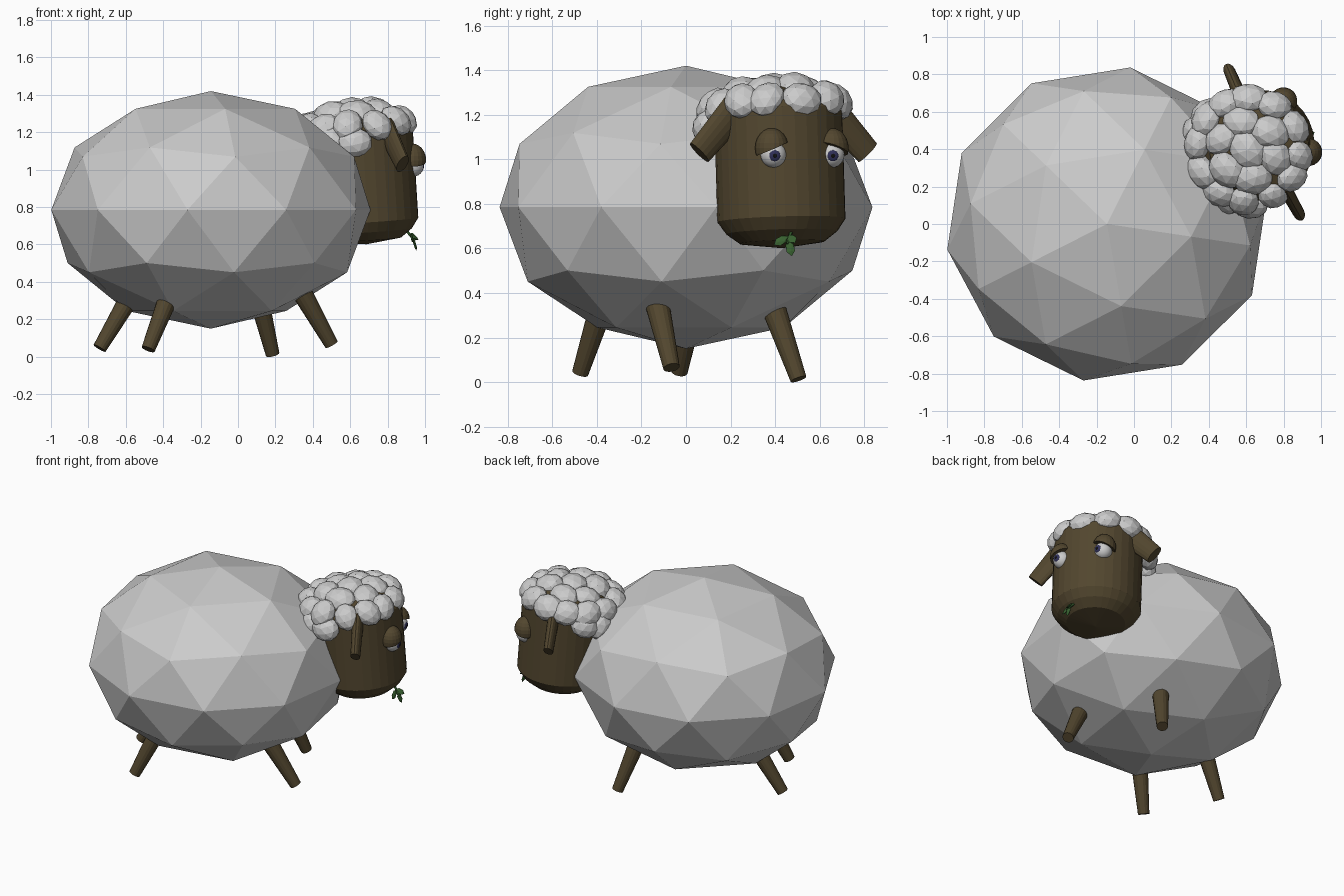
import bpy, bmesh, math, random
from mathutils import Matrix, Vector

if "Cube" in bpy.data.objects:
    bpy.data.objects.remove(bpy.data.objects["Cube"])

random.seed(4)


def material(name, col):
    m = bpy.data.materials.new(name)
    m.diffuse_color = (*col, 1)
    m.use_nodes = True
    m.node_tree.nodes["Principled BSDF"].inputs["Base Color"].default_value = m.diffuse_color
    return m


BROWN = material("brown", (0.085, 0.062, 0.028))
WHITE = material("eye_white", (0.85, 0.85, 0.85))
NAVY = material("iris_navy", (0.03, 0.03, 0.10))
BLACK = material("pupil_black", (0.005, 0.005, 0.005))
GREEN = material("leaf_green", (0.04, 0.12, 0.03))


def finish(bm, name, mat=None, smooth=False):
    bmesh.ops.recalc_face_normals(bm, faces=bm.faces[:])
    me = bpy.data.meshes.new(name)
    bm.to_mesh(me)
    bm.free()
    ob = bpy.data.objects.new(name, me)
    bpy.context.collection.objects.link(ob)
    if mat:
        me.materials.append(mat)
    for p in me.polygons:
        p.use_smooth = smooth
    return ob


def scale(x, y, z):
    return Matrix.Diagonal((x, y, z, 1))


def frame(origin, z_axis, x_hint):
    z = z_axis.normalized()
    y = z.cross(x_hint).normalized()
    x = y.cross(z)
    return Matrix.Translation(origin) @ Matrix((x, y, z)).transposed().to_4x4()


def tapered(name, a, b, r1, r2, sides, hint=Vector((1, 0, 0)), flat=1.0, mat=BROWN):
    """Tapered rod from a to b, optionally flattened along the hint axis."""
    a, b = Vector(a), Vector(b)
    bm = bmesh.new()
    bmesh.ops.create_cone(bm, cap_ends=True, segments=sides, radius1=r1, radius2=r2,
                          depth=(b - a).length,
                          matrix=frame((a + b) / 2, b - a, hint) @ scale(flat, 1, 1))
    return finish(bm, name, mat)


# Body: faceted ball
bm = bmesh.new()
bmesh.ops.create_icosphere(bm, subdivisions=2, radius=1,
                           matrix=Matrix.Translation((-0.145, 0, 0.785))
                           @ Matrix.Rotation(math.radians(-8.5), 4, 'Z')
                           @ scale(0.866, 0.846, 0.635))
finish(bm, "body")

# Legs: splayed tapered rods, given as hip point and foot point
legs = {
    "leg_right": ((0.31, -0.14, 0.40), (0.50, -0.065, 0.065)),
    "leg_back": ((0.09, 0.37, 0.40), (0.185, 0.505, 0.013)),
    "leg_left": ((-0.53, 0.04, 0.40), (-0.74, -0.03, 0.045)),
    "leg_front": ((-0.34, -0.36, 0.40), (-0.48, -0.475, 0.04)),
}
for name, (hip, foot) in legs.items():
    tapered(name, hip, foot, 0.058, 0.037, 16)

# Head frame: turned 26 degrees from +x
YAW = Matrix.Rotation(math.radians(26), 4, 'Z')
FWD = YAW.to_3x3() @ Vector((1, 0, 0))
CENTRE = Vector((0.66, 0.42, 0))


def local(f, s, z):
    """Point from forward, sideways and height values around the head."""
    return CENTRE + YAW.to_3x3() @ Vector((f, s, z))


# Head: revolved profile, leaning back slightly
profile = [(0, -0.40), (0.19, -0.375), (0.25, -0.33), (0.288, -0.275),
           (0.288, 0.22), (0.24, 0.29), (0.13, 0.33), (0, 0.34)]
bm = bmesh.new()
pts = [bm.verts.new((r, 0, z)) for r, z in profile]
edges = [bm.edges.new(p) for p in zip(pts, pts[1:])]
bmesh.ops.spin(bm, geom=pts + edges, cent=(0, 0, 0), axis=(0, 0, 1),
               angle=math.tau, steps=32, use_duplicate=False)
bmesh.ops.remove_doubles(bm, verts=bm.verts[:], dist=0.0005)
bm.transform(Matrix.Translation((CENTRE.x, CENTRE.y, 1.0)) @ YAW
             @ Matrix.Rotation(math.radians(-4), 4, 'Y'))
finish(bm, "head", BROWN)

# Wool cap: rings of faceted tufts, sloping down to the back
# (ring radius, count, first angle, last angle, height, tuft size)
rings = [(0.0, 1, 0, 0, 1.315, 0.11), (0.155, 6, 15, 315, 1.295, 0.098),
         (0.275, 12, 0, 330, 1.245, 0.092), (0.30, 6, 110, 250, 1.165, 0.085)]
bm = bmesh.new()
for radius, count, a0, a1, height, size in rings:
    for i in range(count):
        a = math.radians(a0 + (a1 - a0) * i / max(count - 1, 1) + random.uniform(-4, 4))
        f, s = radius * math.cos(a), radius * math.sin(a)
        pos = local(f - 0.055, s, height + 0.10 * f + random.uniform(-0.01, 0.01))
        out = pos - local(-0.05, 0, 1.03)
        k = size * random.uniform(0.92, 1.08)
        bmesh.ops.create_icosphere(bm, subdivisions=2, radius=1,
                                   matrix=frame(pos, out, Vector((0.3, 1, 0.1)))
                                   @ Matrix.Rotation(random.uniform(0, 6), 4, 'Z')
                                   @ scale(k * 1.08, k * 0.92, k * 0.75))
finish(bm, "wool_cap")

for side, label in ((-1, "right"), (1, "left")):
    # Ear: flattened drooping rod
    tapered("ear_" + label, local(0.03, side * 0.235, 1.225), local(0.04, side * 0.42, 1.03),
            0.075, 0.062, 16, FWD, 0.5)

    # Eyeball, iris and pupil
    eye = local(0.235, side * 0.145, 1.02)
    bm = bmesh.new()
    bmesh.ops.create_uvsphere(bm, u_segments=20, v_segments=12, radius=0.058,
                              matrix=Matrix.Translation(eye))
    finish(bm, "eyeball_" + label, WHITE, True)
    gaze = Vector((1, 0.12, -0.08)).normalized()
    for part, r, d, mat in (("iris_", 0.026, 0.050, NAVY), ("pupil_", 0.013, 0.0555, BLACK)):
        bm = bmesh.new()
        bmesh.ops.create_uvsphere(bm, u_segments=16, v_segments=8, radius=r,
                                  matrix=frame(eye + gaze * d, gaze, Vector((0, 1, 0)))
                                  @ scale(1, 1, 0.35))
        finish(bm, part + label, mat, True)

    # Drooping eyelid: ellipsoid cut below by a slanted plane
    bm = bmesh.new()
    lid = local(0.228, side * 0.15, 1.05)
    bmesh.ops.create_uvsphere(bm, u_segments=20, v_segments=12, radius=1,
                              matrix=Matrix.Translation(lid) @ YAW @ scale(0.076, 0.076, 0.09))
    normal = YAW.to_3x3() @ Vector((-0.15, side * 0.40, 1))
    cut = bmesh.ops.bisect_plane(bm, geom=bm.verts[:] + bm.edges[:] + bm.faces[:],
                                 plane_co=lid - Vector((0, 0, 0.004)), plane_no=normal,
                                 clear_inner=True)
    rim = [g for g in cut["geom_cut"] if isinstance(g, bmesh.types.BMEdge)]
    bmesh.ops.contextual_create(bm, geom=rim)
    finish(bm, "eyelid_" + label, BROWN)

# Sprig in the mouth: stem and folded leaves
tapered("sprig_stem", (0.88, 0.48, 0.70), (0.945, 0.455, 0.62), 0.009, 0.006, 6, mat=GREEN)
for i, (a, b) in enumerate([((0.935, 0.46, 0.64), (0.955, 0.475, 0.565)),
                            ((0.925, 0.46, 0.655), (0.935, 0.395, 0.615)),
                            ((0.92, 0.46, 0.66), (0.965, 0.49, 0.625))]):
    a, b = Vector(a), Vector(b)
    bm = bmesh.new()
    bmesh.ops.create_icosphere(bm, subdivisions=1, radius=1,
                               matrix=frame((a + b) / 2, b - a, Vector((1, 0, 0.3)))
                               @ scale(0.008, 0.022, (b - a).length / 2))
    finish(bm, "sprig_leaf_%d" % (i + 1), GREEN)
